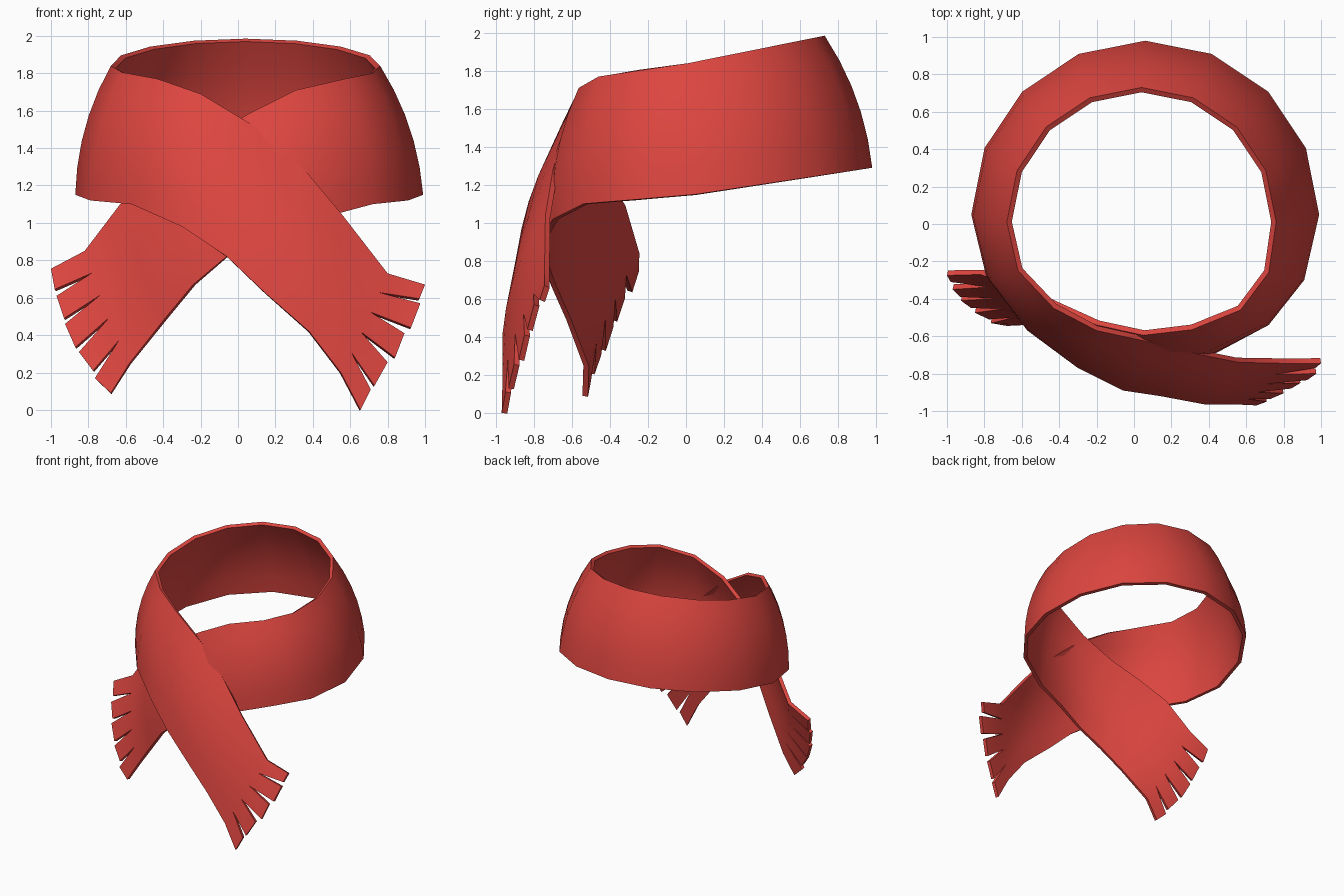
import bpy, bmesh, math
from mathutils import Vector as V

if "Cube" in bpy.data.objects:
    bpy.data.objects.remove(bpy.data.objects["Cube"])

N = 5            # columns across the cloth, one per fringe finger

# left tail, passing under: (top edge, bottom edge) rows from fringe to the neck
under = [((-.82, -.27, .85), (-.58, -.54, .25)),
         ((-.63, -.34, 1.10), (-.39, -.63, .49)),
         ((-.42, -.44, 1.27), (-.24, -.71, .67)),
         ((-.20, -.54, 1.42), (-.05, -.77, .83)),
         ((.05, -.595, 1.58), (.16, -.75, .94)),
         ((.31, -.565, 1.71), (.42, -.70, 1.02)),
         ((.57, -.46, 1.77), (.72, -.54, 1.10)),
         ((.72, -.26, 1.80), (.91, -.30, 1.12))]

# right tail, crossing over the front: rows from the neck to the fringe
over = [((-.62, -.25, 1.805), (-.79, -.28, 1.12)),
        ((-.43, -.45, 1.77), (-.57, -.57, 1.10)),
        ((-.20, -.57, 1.69), (-.30, -.77, .98)),
        ((.10, -.635, 1.51), (-.06, -.89, .82)),
        ((.36, -.70, 1.28), (.14, -.92, .63)),
        ((.56, -.74, 1.04), (.38, -.965, .42)),
        ((.80, -.745, .73), (.55, -.965, .20))]

# neck loop: half of a 16-sided flaring ring around the back
ring = []
for k in range(9):
    a = math.pi * k / 8
    c, s = math.cos(a), math.sin(a)
    ring.append(((.04 + .72 * c, .01 + .72 * s, 1.84 + .145 * s),
                 (.06 + .93 * c, .05 + .93 * s, 1.15 + .14 * s)))

rows = [(V(t), V(b)) for t, b in under + ring + over]

# fringe tips: (upper corner, lower corner) of each finger
tips_left = [((-1, -.275, .755), (-.98, -.31, .645)), ((-.97, -.35, .61), (-.93, -.39, .49)),
             ((-.925, -.41, .46), (-.87, -.45, .335)), ((-.85, -.475, .31), (-.775, -.51, .21)),
             ((-.765, -.53, .17), (-.68, -.545, .09))]
tips_right = [((1, -.745, .67), (.97, -.77, .595)), ((.975, -.80, .57), (.925, -.835, .44)),
              ((.89, -.85, .41), (.84, -.88, .28)), ((.80, -.905, .255), (.73, -.935, .13)),
              ((.71, -.95, .11), (.655, -.97, 0))]

bm = bmesh.new()
grid = []
for i, (t, b) in enumerate(rows):
    pt, pb = rows[max(i - 1, 0)]
    nt, nb = rows[min(i + 1, len(rows) - 1)]
    out = (b - t).cross(nt + nb - pt - pb).normalized()
    bow = .025 if i in (0, len(rows) - 1) else .045
    grid.append([bm.verts.new(t.lerp(b, j / N) + out * bow * 4 * (j / N) * (1 - j / N))
                 for j in range(N + 1)])
for r, q in zip(grid, grid[1:]):
    for j in range(N):
        bm.faces.new((r[j], r[j + 1], q[j + 1], q[j]))

# fringe fingers
for j in range(N):
    u, l = (bm.verts.new(p) for p in tips_left[j])
    bm.faces.new((u, l, grid[0][j + 1], grid[0][j]))
    u, l = (bm.verts.new(p) for p in tips_right[j])
    bm.faces.new((grid[-1][j], grid[-1][j + 1], l, u))

me = bpy.data.meshes.new("scarf")
bm.to_mesh(me)
bm.free()
scarf = bpy.data.objects.new("scarf", me)
bpy.context.collection.objects.link(scarf)

# cloth thickness, grown inwards
sol = scarf.modifiers.new("thickness", 'SOLIDIFY')
sol.thickness = .03
sol.offset = -1

mat = bpy.data.materials.new("red wool")
mat.diffuse_color = (.72, .06, .05, 1)
mat.use_nodes = True
mat.node_tree.nodes["Principled BSDF"].inputs["Base Color"].default_value = mat.diffuse_color
me.materials.append(mat)

bpy.context.view_layer.objects.active = scarf
scarf.select_set(True)
bpy.ops.object.modifier_apply(modifier="thickness")
bpy.ops.object.shade_smooth_by_angle(angle=math.radians(40))
